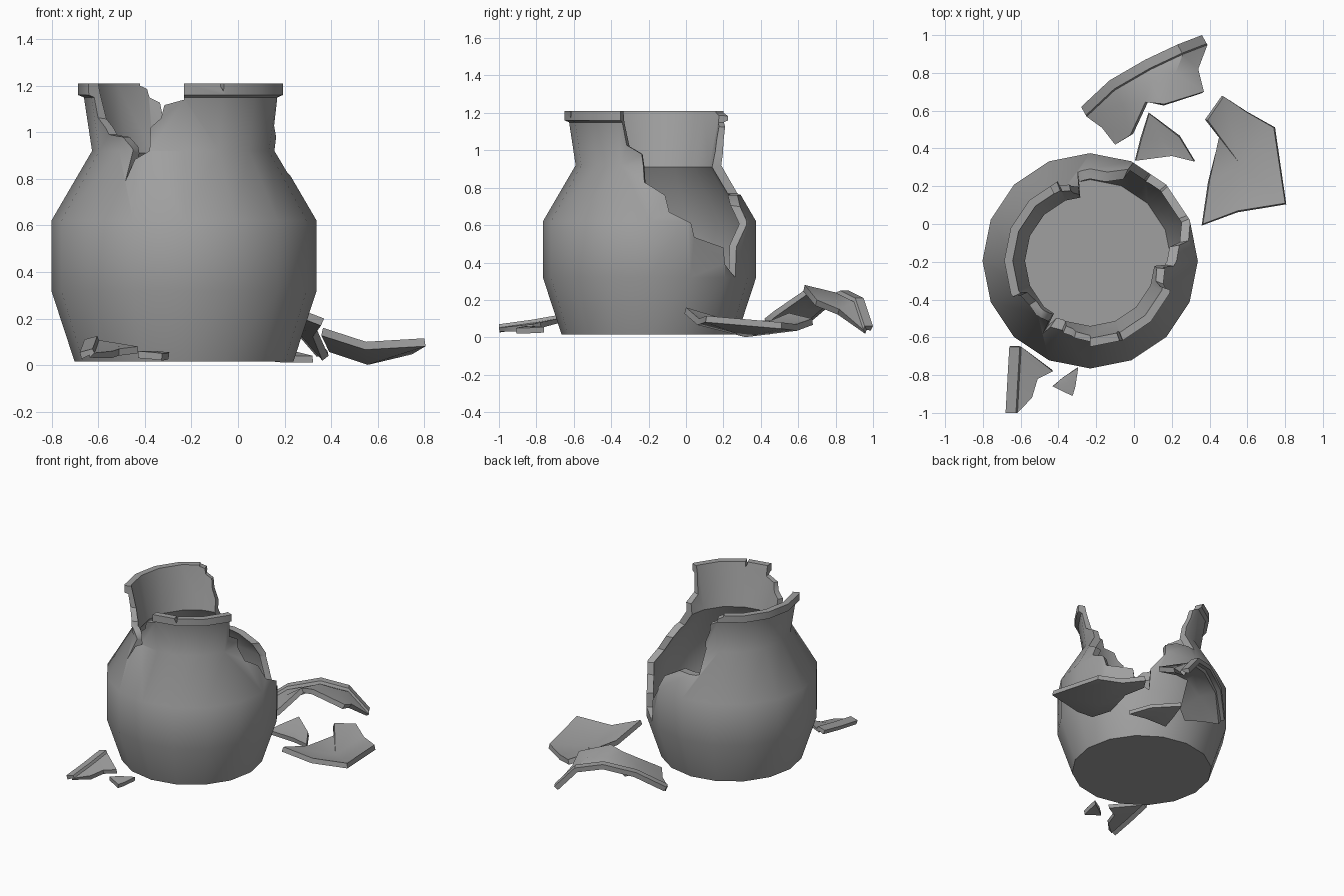
import bpy, bmesh
from math import sin, cos, radians
from mathutils import Vector

if "Cube" in bpy.data.objects:
    bpy.data.objects.remove(bpy.data.objects["Cube"])

CENTRE = Vector((-0.232, -0.195, 0))
SIDES = 16

clay = bpy.data.materials.new("grey_clay")
clay.use_nodes = True
GREY = (0.35, 0.35, 0.35, 1)
clay.diffuse_color = GREY
for node in clay.node_tree.nodes:
    if node.type == 'BSDF_PRINCIPLED':
        node.inputs["Base Color"].default_value = GREY
        node.inputs["Roughness"].default_value = 0.8


def make_object(name, bm):
    mesh = bpy.data.meshes.new(name)
    bm.to_mesh(mesh)
    bm.free()
    obj = bpy.data.objects.new(name, mesh)
    bpy.context.collection.objects.link(obj)
    mesh.materials.append(clay)
    return obj


def activate(obj):
    bpy.ops.object.select_all(action='DESELECT')
    obj.select_set(True)
    bpy.context.view_layer.objects.active = obj


def apply_all(obj):
    activate(obj)
    for mod in list(obj.modifiers):
        bpy.ops.object.modifier_apply(modifier=mod.name)


def smooth(obj, angle):
    activate(obj)
    bpy.ops.object.shade_smooth_by_angle(angle=radians(angle))


def polar(angle, r, z):
    a = radians(angle)
    return CENTRE + Vector((r * cos(a), r * sin(a), z))


# Hollow jar turned from outer and inner profile
def make_jar(profile):
    bm = bmesh.new()
    rings = [[bm.verts.new(polar(360 * i / SIDES, r, z)) for i in range(SIDES)]
             for r, z in profile]
    for a, b in zip(rings, rings[1:]):
        for i in range(SIDES):
            j = (i + 1) % SIDES
            bm.faces.new((a[i], a[j], b[j], b[i]))
    bm.faces.new(rings[0])
    bm.faces.new(rings[-1])
    bmesh.ops.recalc_face_normals(bm, faces=bm.faces)
    return make_object("broken_jar", bm)


# Radial wedge whose outline is given as angle and height
def break_out(jar, outline, mid):
    bm = bmesh.new()
    inner = [bm.verts.new(polar(a, 0.1, z)) for a, z in outline]
    outer = [bm.verts.new(polar(a, 1.2, z)) for a, z in outline]
    near = bm.verts.new(polar(mid[0], 0.05, mid[1]))
    far = bm.verts.new(polar(mid[0], 2, mid[1]))
    n = len(outline)
    for i in range(n):
        j = (i + 1) % n
        bm.faces.new((inner[i], inner[j], outer[j], outer[i]))
        bm.faces.new((inner[i], inner[j], near))
        bm.faces.new((outer[i], outer[j], far))
    bmesh.ops.triangulate(bm, faces=bm.faces[:])
    bmesh.ops.recalc_face_normals(bm, faces=bm.faces)
    cutter = make_object("cutter", bm)
    cutter.hide_render = True
    mod = jar.modifiers.new("break", 'BOOLEAN')
    mod.operation = 'DIFFERENCE'
    mod.solver = 'EXACT'
    mod.object = cutter
    apply_all(jar)
    bpy.data.objects.remove(cutter)


jar = make_jar([(0.47, 0.015), (0.57, 0.32), (0.57, 0.62), (0.395, 0.92),
                (0.43, 1.15), (0.455, 1.16), (0.455, 1.21), (0.41, 1.21),
                (0.345, 0.91), (0.525, 0.61), (0.525, 0.33), (0.43, 0.06)])

# Large break at the back right
break_out(jar, [(-20, 1.35), (-20, 1.15), (-6, 0.98), (10, 0.76), (23, 0.61),
                (44, 0.48), (55, 0.32), (66, 0.6), (79, 0.76), (98, 0.77),
                (104, 1.06), (112, 1.15), (118, 1.2), (118, 1.35),
                (85, 1.35), (50, 1.35), (15, 1.35)], (50, 1.0))
# Smaller break at the front
break_out(jar, [(205, 1.35), (205, 1.17), (213, 1.02), (229, 0.98), (237, 0.79),
                (248, 0.92), (256, 1.06), (270, 1.14), (270, 1.35),
                (238, 1.35)], (238, 1.12))
# Chip in the rim
break_out(jar, [(290, 1.25), (292, 1.175), (294.5, 1.25)], (292, 1.22))
smooth(jar, 42)


# Give a one-sided sheet, facing up, its wall thickness
def thicken(name, bm, thickness):
    bmesh.ops.recalc_face_normals(bm, faces=bm.faces)
    bm.normal_update()
    if sum(f.normal.z * f.calc_area() for f in bm.faces) < 0:
        bmesh.ops.reverse_faces(bm, faces=bm.faces)
    obj = make_object(name, bm)
    mod = obj.modifiers.new("wall", 'SOLIDIFY')
    mod.thickness = thickness
    mod.offset = -1
    apply_all(obj)
    smooth(obj, 35)


def fan_shard(name, outline, mid, thickness):
    bm = bmesh.new()
    ring = [bm.verts.new(p) for p in outline]
    hub = bm.verts.new(mid)
    for i, v in enumerate(ring):
        bm.faces.new((v, ring[(i + 1) % len(ring)], hub))
    thicken(name, bm, thickness)


# Rim shard: a raised lip band followed by rows of neck points
def rim_shard(name, lip, band, drop, rows, thickness):
    front = [Vector(p) + Vector(band) for p in lip]
    neck = [p + Vector(band) * 0.15 - Vector((0, 0, drop)) for p in front]
    bm = bmesh.new()
    grid = [[bm.verts.new(p) for p in row] for row in [lip, front, neck] + rows]
    for a, b in zip(grid, grid[1:]):
        for i in range(len(a) - 1):
            bm.faces.new((a[i], a[i + 1], b[i + 1], b[i]))
    thicken(name, bm, thickness)


# Fallen shards
rim_shard("large_rim_shard",
          [(-0.28, 0.62, 0.08), (-0.13, 0.76, 0.2), (0.06, 0.87, 0.25),
           (0.23, 0.95, 0.21), (0.36, 1.0, 0.06)], (0.025, -0.045, 0), 0.02,
          [[(-0.17, 0.51, 0.08), (-0.06, 0.63, 0.18), (0.09, 0.75, 0.25),
            (0.22, 0.8, 0.24), (0.34, 0.82, 0.15)],
           [(-0.1, 0.42, 0.1), (-0.02, 0.47, 0.14), (0.06, 0.645, 0.26),
            (0.16, 0.635, 0.28), (0.37, 0.7, 0.2)]], 0.035)

rim_shard("small_rim_shard",
          [(-0.68, -1.0, 0.055), (-0.67, -0.82, 0.08), (-0.66, -0.65, 0.11)],
          (0.055, 0, 0.015), 0.02,
          [[(-0.54, -0.92, 0.06), (-0.51, -0.82, 0.07), (-0.43, -0.78, 0.08)]],
          0.03)

fan_shard("large_wall_shard",
          [(0.365, 0, 0.16), (0.55, 0.07, 0.1), (0.8, 0.11, 0.115),
           (0.74, 0.51, 0.08), (0.6, 0.59, 0.07), (0.475, 0.675, 0.1),
           (0.39, 0.55, 0.13), (0.45, 0.46, 0.09), (0.4, 0.23, 0.09)],
          (0.56, 0.32, 0.036), 0.035)

fan_shard("triangular_wall_shard",
          [(0.08, 0.585, 0.08), (0.24, 0.46, 0.06), (0.32, 0.33, 0.04),
           (0.2, 0.36, 0.04), (0.01, 0.335, 0.06), (0.04, 0.45, 0.07)],
          (0.15, 0.44, 0.045), 0.03)

fan_shard("small_chip",
          [(-0.43, -0.86, 0.06), (-0.38, -0.815, 0.06), (-0.295, -0.76, 0.055),
           (-0.31, -0.86, 0.05), (-0.325, -0.91, 0.05), (-0.37, -0.89, 0.055)],
          (-0.35, -0.84, 0.06), 0.03)
